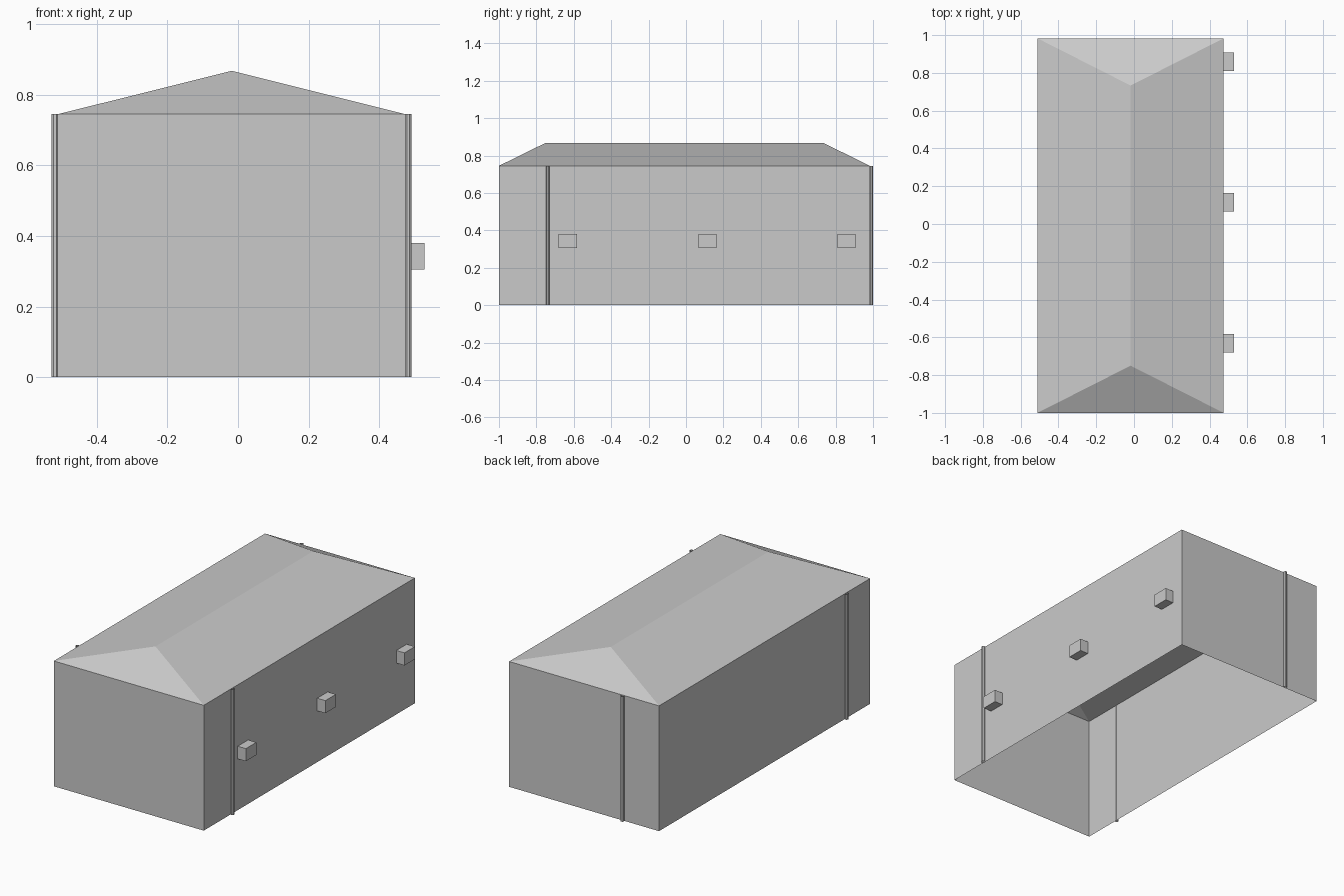
import bpy, bmesh, math
from mathutils import Matrix

if "Cube" in bpy.data.objects:
    bpy.data.objects.remove(bpy.data.objects["Cube"])

grey = bpy.data.materials.new("light grey")
grey.diffuse_color = (0.59, 0.59, 0.59, 1)
grey.use_nodes = True
grey.node_tree.nodes["Principled BSDF"].inputs["Base Color"].default_value = grey.diffuse_color

# Overall building dimensions
X0, X1 = -0.511, 0.475
Y0, Y1 = -1.0, 0.983
EAVE, RIDGE = 0.745, 0.868
HIP = 0.25  # run of each hipped end
XM = (X0 + X1) / 2


def finish(name, bm):
    bmesh.ops.recalc_face_normals(bm, faces=bm.faces)
    mesh = bpy.data.meshes.new(name)
    bm.to_mesh(mesh)
    bm.free()
    mesh.materials.append(grey)
    obj = bpy.data.objects.new(name, mesh)
    bpy.context.collection.objects.link(obj)
    return obj


# Walls and hipped roof: one shell, open underneath
bm = bmesh.new()
corners = [(X0, Y0), (X1, Y0), (X1, Y1), (X0, Y1)]
low = [bm.verts.new((x, y, 0)) for x, y in corners]
top = [bm.verts.new((x, y, EAVE)) for x, y in corners]
front = bm.verts.new((XM, Y0 + HIP, RIDGE))
back = bm.verts.new((XM, Y1 - HIP, RIDGE))
for i in range(4):
    j = (i + 1) % 4
    bm.faces.new((low[i], low[j], top[j], top[i]))
bm.faces.new((top[0], top[1], front))
bm.faces.new((top[1], top[2], back, front))
bm.faces.new((top[2], top[3], back))
bm.faces.new((top[3], top[0], front, back))
finish("building_shell", bm)


# Downpipes: open eight-sided tubes with a flat side facing outward
def downpipe(name, x, y):
    bm = bmesh.new()
    bmesh.ops.create_cone(
        bm, cap_ends=False, segments=8, radius1=0.0105, radius2=0.0105, depth=EAVE,
        matrix=Matrix.Translation((x, y, EAVE / 2)) @ Matrix.Rotation(math.pi / 8, 4, 'Z'))
    finish(name, bm)


downpipe("right_downpipe", X1 + 0.0075, -0.74)
downpipe("left_downpipe", X0 - 0.0078, -0.768)
downpipe("back_downpipe", -0.275, Y1 + 0.0073)


# Wall-mounted boxes along the right side
for i, y in enumerate((-0.632, 0.115, 0.858)):
    bm = bmesh.new()
    bmesh.ops.create_cube(
        bm, size=1,
        matrix=Matrix.Translation((X1 + 0.0267, y, 0.3425)) @ Matrix.Diagonal((0.0535, 0.098, 0.075, 1)))
    finish(f"wall_box_{i + 1}", bm)
